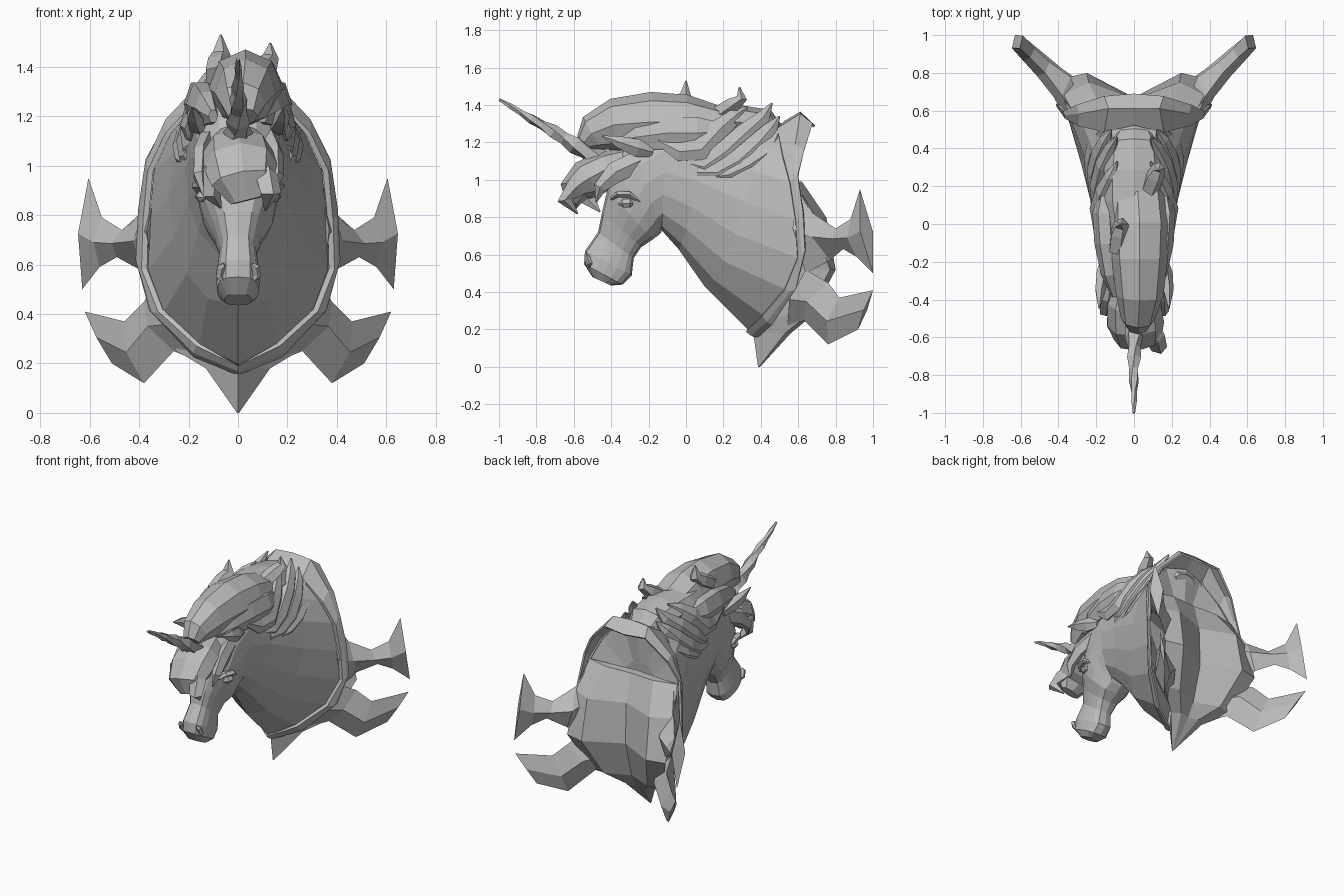
import bpy, bmesh, math
from mathutils import Vector as V

grey = bpy.data.materials.new("stone grey")
grey.diffuse_color = (0.5, 0.5, 0.5, 1)


def loft(name, rings, cap_start=True, cap_end=True, thick=0):
    """Skin a list of equal closed rings into one flat-shaded object."""
    bm = bmesh.new()
    vs = [[bm.verts.new(p) for p in r] for r in rings]
    n = len(rings[0])
    for a, b in zip(vs, vs[1:]):
        for i in range(n):
            j = (i + 1) % n
            bm.faces.new((a[i], a[j], b[j], b[i]))
    if cap_start:
        bm.faces.new(vs[0][::-1])
    if cap_end:
        bm.faces.new(vs[-1])
    bmesh.ops.remove_doubles(bm, verts=bm.verts, dist=0.0005)
    bmesh.ops.recalc_face_normals(bm, faces=bm.faces)
    me = bpy.data.meshes.new(name)
    bm.to_mesh(me)
    bm.free()
    me.materials.append(grey)
    ob = bpy.data.objects.new(name, me)
    bpy.context.collection.objects.link(ob)
    if thick:
        m = ob.modifiers.new("thickness", 'SOLIDIFY')
        m.thickness = thick
    return ob


def mirrored(half, grow=1.0):
    """Close a half outline (first and last points on the centre line)."""
    half = [V((x * grow, y, z)) for x, y, z in half]
    return half + [V((-q.x, q.y, q.z)) for q in half[-2:0:-1]]


def section(ty, tz, by, bz, w, bulge=0.0, p=0.85, n=8):
    """Oval ring from a top point to a bottom point, bowed towards the back."""
    half = []
    for i in range(n + 1):
        a = math.pi * i / n
        t, s = (1 - math.cos(a)) / 2, max(0, math.sin(a))
        half.append((w * s ** p, ty + (by - ty) * t + bulge * s, tz + (bz - tz) * t))
    return mirrored(half)


def tube(name, pts, wide, high, sides=6, sx=1, twist=0.0):
    """Lock-like tube along a path with its own width and height at each point."""
    pts = [V((p[0] * sx, p[1], p[2])) for p in pts]
    rings = []
    for i, p in enumerate(pts):
        t = (pts[min(i + 1, len(pts) - 1)] - pts[max(i - 1, 0)]).normalized()
        side = (V((1, 0, 0)) - t * t.x).normalized()
        up = t.cross(side)
        ring = []
        for k in range(sides):
            a = 2 * math.pi * k / sides + i * twist
            ring.append(p + side * wide[i] * math.cos(a) + up * high[i] * math.sin(a))
        rings.append(ring)
    return loft(name, rings)


def both(name, pts, wide, high, sides=6):
    for sx, tag in ((1, "right"), (-1, "left")):
        tube(name + "_" + tag, pts, wide, high, sides, sx)


# half outlines of the collar: front edge, crest and back edge
front = [(0, .53, 1.30), (.15, .50, 1.27), (.28, .53, 1.13), (.35, .57, .98), (.37, .60, .78),
         (.375, .61, .58), (.31, .54, .41), (.16, .42, .27), (0, .33, .20)]
crest = [(0, .61, 1.35), (.13, .61, 1.34), (.28, .585, 1.18), (.355, .58, 1.02), (.385, .61, .80),
         (.395, .625, .60), (.335, .565, .41), (.17, .44, .25), (0, .355, .18)]
back = [(0, .68, 1.28), (.15, .67, 1.29), (.29, .63, 1.15), (.36, .60, 1.02), (.39, .63, .82),
        (.40, .64, .62), (.345, .59, .42), (.17, .465, .235), (0, .385, .165)]

# neck and head, one skin from the hollow behind the collar to the muzzle
rim = mirrored(front, .97)
loft("neck_and_head", [
    [q.lerp(V((0, .50, .85)), .6) for q in rim],
    rim,
    section(.32, 1.33, .10, .43, .28, .11),
    section(.10, 1.36, -.04, .63, .215, .03),
    section(-.10, 1.35, -.13, .73, .185),
    section(-.30, 1.24, -.13, .72, .175),
    section(-.39, 1.08, -.14, .71, .165),
    section(-.42, .95, -.18, .68, .145, 0, .6),
    section(-.45, .82, -.24, .64, .10, 0, .6),
    section(-.47, .72, -.28, .58, .075, 0, .6),
    section(-.54, .62, -.29, .49, .088, 0, .6),
    section(-.545, .55, -.34, .44, .085, 0, .6),
    section(-.50, .48, -.40, .435, .055, 0, .6),
])

# collar: stepped band that flares backwards at the top
loft("collar", [mirrored(front, .98), mirrored(front, 1.02), mirrored(crest), mirrored(back)],
     False, False, thick=-0.015)

# backing shield body, closing in a point at the bottom
rows = [  # height, front y, edge x, edge y, middle x, middle y, spine y
    (.99, .55, .34, .58, .18, .62, .61), (.80, .52, .38, .68, .24, .75, .66),
    (.52, .42, .38, .77, .25, .80, .67), (.27, .38, .28, .64, .17, .67, .60),
    (.18, .36, .13, .53, .07, .56, .55), (.0, .385, .004, .39, .002, .395, .396)]
loft("shield_body", [[V(c) for c in (
    (0, f, z), (ex, ey, z), (mx, my, z), (0, s, z), (-mx, my, z), (-ex, ey, z))]
    for z, f, ex, ey, mx, my, s in rows])

# four flared shield arms: (top point, bottom point, ridge depth) per section
upper = [((.32, .59, .98), (.34, .64, .50), .06), ((.38, .68, .82), (.38, .77, .57), .07),
         ((.47, .80, .74), (.49, .84, .63), .05), ((.55, .88, .79), (.56, .91, .59), .045),
         ((.605, .93, .95), (.63, 1.0, .50), .045)]
lower = [((.34, .64, .52), (.14, .54, .20), .05), ((.38, .76, .45), (.26, .63, .25), .07),
         ((.46, .82, .37), (.38, .76, .12), .05), ((.62, 1.0, .41), (.51, .92, .20), .012)]
for name, arm in (("upper_arm", upper), ("lower_arm", lower)):
    for sx, tag in ((1, "right"), (-1, "left")):
        rings = []
        for a, b, d in arm:
            a, b = V(a), V(b)
            mid, off = (a + b) / 2, V((.65, -.75, 0)) * d
            rings.append([V((q.x * sx, q.y, q.z)) for q in (a, mid + off, b, mid - off)])
        loft(name + "_" + tag, rings)

# spiralled horn with stepped segments
pts, rad = [], []
for i in range(11):
    t = i / 10
    pts.append((0, -.42 - .58 * t, 1.085 + .345 * t))
    rad.append((.052 * (1 - t) + .008) * (1.15 if i % 2 else .88))
tube("horn", pts, rad, rad, 5, twist=.3)

# crown of hair over the poll: a narrow swept front and a broader back
tube("crown_hair",
     [(.02, -.545, 1.20), (.02, -.50, 1.25), (.03, -.38, 1.295), (.03, -.18, 1.31),
      (.03, 0, 1.31), (.02, .16, 1.29)],
     [.06, .09, .125, .15, .16, .15], [.05, .10, .14, .16, .145, .11], 8)
both("crown_side", [(.10, -.38, 1.20), (.13, -.26, 1.23), (.15, -.1, 1.25), (.16, .06, 1.25),
                    (.15, .2, 1.26)],
     [.02, .045, .06, .06, .03], [.03, .08, .10, .10, .05])
tube("crown_tip", [(-.09, -.14, 1.36), (-.08, -.05, 1.41), (-.07, 0, 1.45), (-.07, 0, 1.53)],
     [.05, .05, .04, .004], [.05, .05, .035, .004], 5)
# forelock falling over the brow
tube("forelock",
     [(0, -.28, 1.12), (0, -.42, 1.06), (.01, -.53, 1.0), (.02, -.60, .94), (.04, -.605, .86)],
     [.08, .14, .15, .13, .07], [.06, .10, .11, .08, .03], 8)
tube("forelock_tip", [(.06, -.50, 1.01), (.11, -.60, .95), (.13, -.65, .89), (.11, -.58, .82)],
     [.05, .055, .045, .005], [.05, .055, .04, .005], 5)
tube("forelock_curl", [(-.05, -.45, 1.05), (-.10, -.53, .97), (-.11, -.52, .89), (-.07, -.46, .83)],
     [.05, .05, .04, .005], [.05, .055, .04, .005], 5)
both("temple_lock", [(.12, -.25, 1.10), (.15, -.38, 1.04), (.155, -.46, .96), (.14, -.48, .88)],
     [.04, .035, .03, .004], [.06, .06, .035, .004], 5)

# swept mane along the crest and down both sides
tube("mane_crest",
     [(0, -.05, 1.31), (0, .12, 1.31), (0, .28, 1.31), (0, .42, 1.29), (0, .52, 1.22)],
     [.13, .16, .16, .14, .08], [.08, .09, .09, .09, .04], 8)
w6, h6 = [.02, .035, .045, .045, .035, .005], [.025, .06, .07, .065, .045, .005]
both("mane_lock_front", [(.17, -.15, 1.21), (.18, -.03, 1.15), (.19, .08, 1.16),
                         (.16, .18, 1.27), (.12, .26, 1.34), (.09, .33, 1.39)], w6, h6)
both("mane_lock_middle", [(.17, 0, 1.09), (.19, .10, 1.07), (.19, .20, 1.14),
                          (.16, .32, 1.25), (.12, .41, 1.33), (.09, .46, 1.41)], w6, h6)
both("mane_lock_rear", [(.2, .06, 1.04), (.205, .17, 1.04), (.205, .28, 1.10),
                        (.18, .38, 1.19), (.15, .45, 1.27), (.12, .50, 1.34)], w6, h6)
both("mane_lock_low", [(.20, .12, 1.01), (.22, .24, 1.03), (.22, .34, 1.08),
                       (.205, .42, 1.13), (.17, .47, 1.2), (.15, .51, 1.29)],
     w6, [h * .7 for h in h6])
tube("mane_curl", [(.08, .18, 1.35), (.11, .25, 1.40), (.13, .30, 1.44), (.13, .285, 1.495)],
     [.05, .05, .035, .005], [.05, .045, .03, .005], 5)

# ears pointing forward
both("ear", [(.15, -.18, 1.15), (.165, -.26, 1.17), (.18, -.35, 1.20), (.185, -.45, 1.235)],
     [.025, .04, .03, .003], [.03, .05, .035, .003], 5)

# eyes, brow ridges and nostrils
both("eye", [(.135, -.36, .87), (.14, -.335, .875), (.145, -.30, .875), (.14, -.27, .87)],
     [.005, .03, .03, .005], [.005, .026, .026, .005])
both("brow", [(.12, -.40, .90), (.15, -.36, .925), (.165, -.30, .92), (.155, -.24, .88)],
     [.01, .025, .025, .006], [.01, .018, .018, .006], 5)
both("nostril", [(.055, -.535, .60), (.07, -.53, .59), (.075, -.515, .555), (.06, -.515, .53)],
     [.008, .018, .018, .006], [.008, .015, .015, .006], 5)
